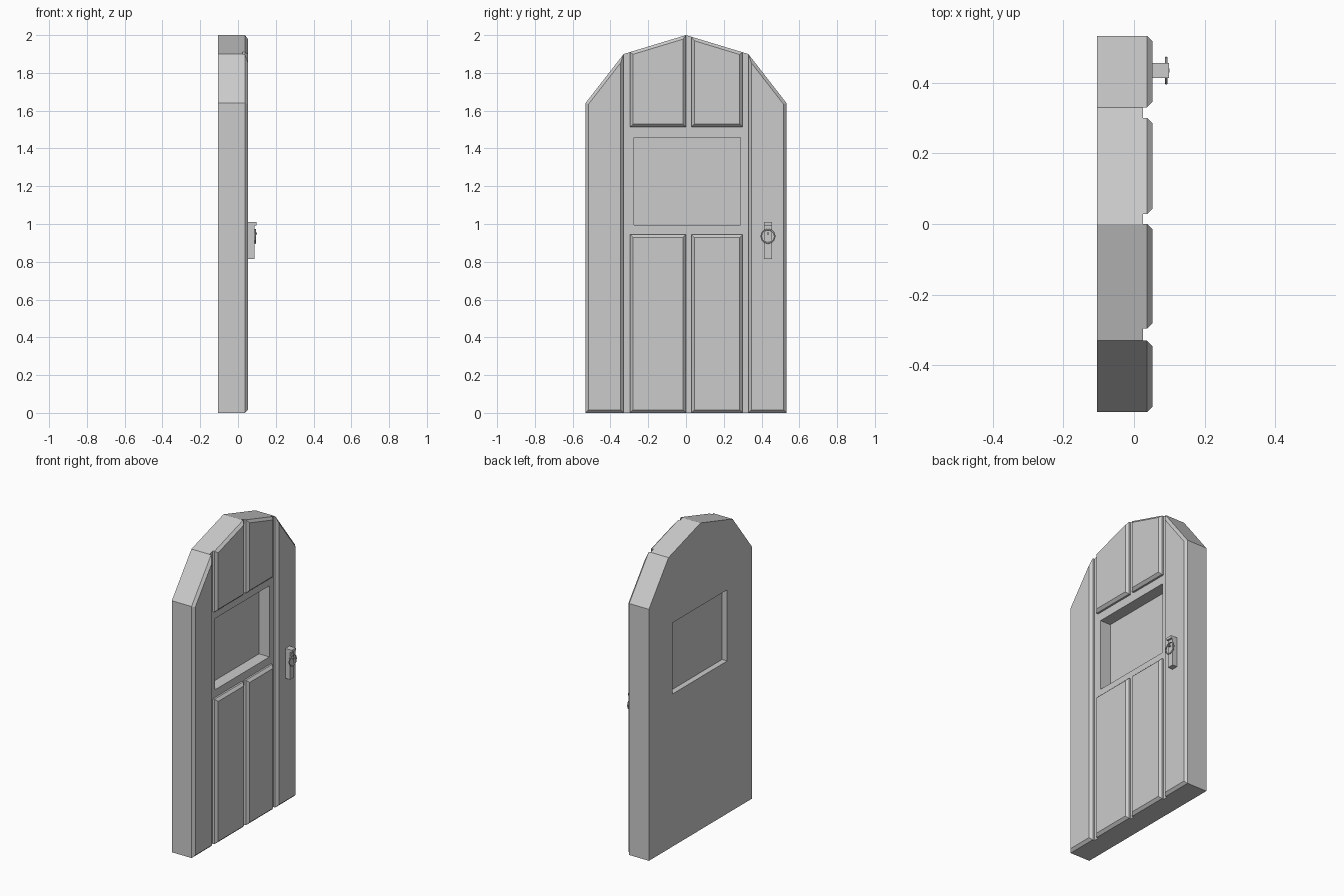
import bpy, bmesh, math
from mathutils import Matrix

if "Cube" in bpy.data.objects:
    bpy.data.objects.remove(bpy.data.objects["Cube"])

BACK, FACE, FRONT = -0.105, 0.025, 0.053
W, SH, EAVE, KNEE, TOP = 0.532, 0.33, 1.64, 1.90, 2.0


def prism(name, outline, x0, x1, bevel=0.0):
    """Extrude a (y, z) outline along x, optionally chamfering the front rim."""
    bm = bmesh.new()
    face = bm.faces.new([bm.verts.new((x0, y, z)) for y, z in outline])
    bmesh.ops.extrude_face_region(bm, geom=[face])
    bm.verts.ensure_lookup_table()
    for v in bm.verts[len(outline):]:
        v.co.x = x1
    bmesh.ops.recalc_face_normals(bm, faces=bm.faces[:])
    if bevel:
        rim = [e for e in bm.edges if all(abs(v.co.x - x1) < 1e-5 for v in e.verts)]
        bmesh.ops.bevel(bm, geom=rim, offset=bevel, segments=1,
                        affect='EDGES', clamp_overlap=True)
    me = bpy.data.meshes.new(name)
    bm.to_mesh(me)
    bm.free()
    ob = bpy.data.objects.new(name, me)
    bpy.context.collection.objects.link(ob)
    return ob


def rect(y0, y1, z0, z1):
    return [(y0, z0), (y1, z0), (y1, z1), (y0, z1)]


def arch(y):
    """Height of the arched top at y."""
    y = abs(y)
    if y <= SH:
        return TOP - (TOP - KNEE) * y / SH
    return KNEE - (KNEE - EAVE) * (y - SH) / (W - SH)


# Door slab with a window opening
slab = prism("door_slab", [(-W, 0), (W, 0), (W, EAVE), (SH, KNEE), (0, TOP),
                           (-SH, KNEE), (-W, EAVE)], BACK, FACE)
window = rect(-0.275, 0.288, 0.995, 1.459)
cutter = prism("window_cutter", window, BACK - 0.1, FACE + 0.1)
cutter.hide_render = True
mod = slab.modifiers.new("window", 'BOOLEAN')
mod.object = cutter
mod.operation = 'DIFFERENCE'
mod.solver = 'EXACT'
bpy.context.view_layer.objects.active = slab
bpy.ops.object.modifier_apply(modifier=mod.name)
bpy.data.objects.remove(cutter)

# Window pane
prism("window_pane", window, -0.068, -0.05)

# Tall side planks
for side, s in (("left", -1), ("right", 1)):
    prism(side + "_plank", [(s * SH, 0), (s * W, 0), (s * W, EAVE), (s * SH, KNEE)],
          FACE, FRONT, 0.016)

# Lower and upper centre planks
for side, a, b in (("left", -0.296, 0.0), ("right", 0.028, 0.30)):
    prism(side + "_lower_plank", rect(a, b, 0, 0.945), FACE, FRONT, 0.016)
    prism(side + "_upper_plank", [(a, 1.513), (b, 1.513), (b, arch(b)), (a, arch(a))],
          FACE, FRONT, 0.016)

# Handle plate with a small ledge on top
HY = 0.434
prism("handle_plate", rect(HY - 0.021, HY + 0.021, 0.815, 1.01), FRONT, 0.087)
prism("handle_ledge", rect(HY - 0.021, HY + 0.021, 0.993, 1.01), 0.087, 0.099)

# Ring pull and its stud
bpy.ops.mesh.primitive_torus_add(major_segments=12, minor_segments=6,
                                 major_radius=0.036, minor_radius=0.004,
                                 location=(0.091, HY, 0.935),
                                 rotation=(0, math.pi / 2, 0))
bpy.context.object.name = "ring_pull"
bpy.ops.mesh.primitive_cylinder_add(vertices=8, radius=0.006, depth=0.016,
                                    location=(0.093, HY, 0.95),
                                    rotation=(0, math.pi / 2, 0))
bpy.context.object.name = "ring_stud"
